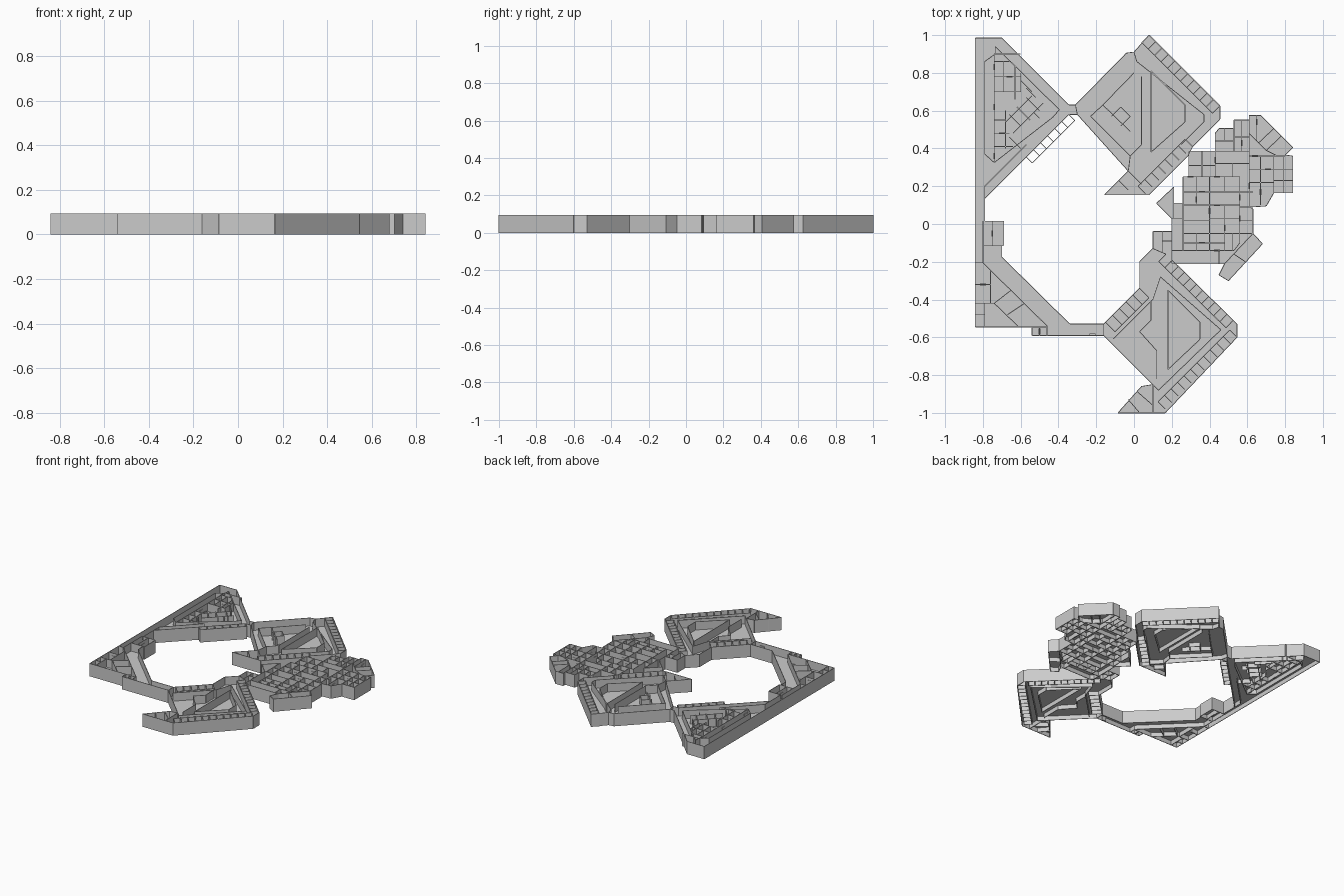
import bpy, bmesh
from mathutils import Vector

TOP, FLOOR, T = 0.095, 0.033, 0.004   # wall top, floor level, wall thickness


def finish(name, bm):
    bmesh.ops.recalc_face_normals(bm, faces=bm.faces)
    me = bpy.data.meshes.new(name)
    bm.to_mesh(me)
    bm.free()
    ob = bpy.data.objects.new(name, me)
    bpy.context.collection.objects.link(ob)
    return ob


def box(bm, a, b, z0=0.0, z1=TOP, t=T):
    """Upright panel running from a to b in plan."""
    a, b = Vector(a), Vector(b)
    d = (b - a).normalized()
    n = Vector((-d.y, d.x)) * t / 2
    ring = [a + n, b + n, b - n, a - n]
    lo = [bm.verts.new((p.x, p.y, z0)) for p in ring]
    hi = [bm.verts.new((p.x, p.y, z1)) for p in ring]
    bm.faces.new(lo[::-1])
    bm.faces.new(hi)
    for i in range(4):
        j = (i + 1) % 4
        bm.faces.new((lo[i], lo[j], hi[j], hi[i]))


def path(bm, pts, closed=False):
    for a, b in zip(pts, pts[1:] + (pts[:1] if closed else [])):
        box(bm, a, b)


def cells(bm, p, q, n, depth):
    """Row of n small rooms along p-q, reaching depth to the right of it."""
    p, q = Vector(p), Vector(q)
    d = (q - p).normalized()
    s = Vector((d.y, -d.x)) * depth
    box(bm, p + s, q + s)
    for i in range(n + 1):
        c = p.lerp(q, i / n)
        box(bm, c, c + s)


def wing(name, outline):
    """Floor slab with perimeter wall."""
    bm = bmesh.new()
    lo = [bm.verts.new((x, y, FLOOR - 0.001)) for x, y in outline]
    hi = [bm.verts.new((x, y, FLOOR + 0.001)) for x, y in outline]
    bm.faces.new(lo)
    bm.faces.new(hi)
    n = len(lo)
    for i in range(n):
        j = (i + 1) % n
        bm.faces.new((lo[i], lo[j], hi[j], hi[i]))
    finish(name + "_floor", bm)
    bm = bmesh.new()
    path(bm, outline, True)
    finish(name + "_outer_wall", bm)


def segments(bm, segs):
    for x0, y0, x1, y1 in segs:
        box(bm, (x0, y0), (x1, y1))


def doors(name, spots):
    """Low door panels; h marks a door lying along x."""
    bm = bmesh.new()
    for x, y, h in spots:
        dx, dy = (0.016, 0) if h else (0, 0.016)
        box(bm, (x - dx, y - dy), (x + dx, y + dy), 0.0, 0.075, 0.009)
    finish(name, bm)


# West wing: triangle, long corridor and south-west rooms
wing("west_wing", [
    (-.84, .985), (-.70, .985), (-.345, .63), (-.31, .63), (-.30, .58), (-.345, .58),
    (-.79, .135), (-.79, .015), (-.69, .015), (-.69, -.115), (-.70, -.115), (-.70, -.175),
    (-.34, -.53), (-.16, -.53), (-.16, -.59), (-.54, -.59), (-.54, -.545), (-.84, -.545)])
bm = bmesh.new()
path(bm, [(-.79, .86), (-.735, .90), (-.735, .94), (-.395, .605), (-.43, .565),
          (-.74, .325), (-.79, .37)], True)
cells(bm, (-.345, .58), (-.57, .355), 6, -.045)
path(bm, [(-.79, .135), (-.79, .20), (-.57, .42)])
segments(bm, [
    (-.74, .90, -.74, .33), (-.74, .90, -.60, .90), (-.74, .86, -.65, .86),
    (-.74, .78, -.60, .78), (-.69, .86, -.69, .70), (-.63, .84, -.63, .66),
    (-.74, .70, -.60, .70), (-.60, .80, -.60, .70), (-.74, .55, -.68, .55),
    (-.74, .48, -.66, .48), (-.68, .60, -.68, .40), (-.74, .41, -.64, .41),
    (-.68, .54, -.54, .68), (-.64, .48, -.48, .64), (-.66, .58, -.60, .52),
    (-.62, .62, -.55, .55), (-.57, .67, -.50, .60), (-.60, .76, -.54, .70),
    (-.53, .59, -.50, .56), (-.57, .72, -.52, .67), (-.66, .46, -.60, .40)])
finish("triangle_room_walls", bm)
bm = bmesh.new()
path(bm, [(-.80, .015), (-.80, -.115), (-.69, -.115)])
path(bm, [(-.84, -.205), (-.80, -.205), (-.46, -.54), (-.46, -.59)])
segments(bm, [
    (-.75, .015, -.75, -.115), (-.80, -.115, -.80, -.205), (-.84, -.32, -.76, -.32),
    (-.76, -.25, -.76, -.42), (-.84, -.42, -.74, -.42), (-.74, -.42, -.65, -.35),
    (-.74, -.42, -.61, -.545), (-.67, -.48, -.58, -.42), (-.79, -.42, -.79, -.545),
    (-.84, -.48, -.79, -.48), (-.54, -.545, -.46, -.545), (-.50, -.545, -.50, -.59)])
finish("south_west_room_walls", bm)

# North hall with two rows of small rooms
wing("north_hall", [
    (-.31, .63), (-.04, .905), (0, .91), (.08, 1), (.455, .625), (.455, .555), (.31, .41),
    (.285, .36), (.08, .155), (-.155, .155), (-.03, .28), (-.30, .58)])
bm = bmesh.new()
cells(bm, (.08, 1), (.455, .625), 11, .055)
cells(bm, (.31, .41), (.06, .16), 7, .055)
path(bm, [(.04, .78), (.04, .42), (-.02, .36), (-.23, .57), (-.165, .63), (0, .80)])
path(bm, [(.09, .81), (.27, .63), (.27, .54), (.09, .38)], True)
path(bm, [(0, .91), (.015, .86), (.37, .58), (.37, .54), (.25, .42)])
segments(bm, [(-.165, .63, -.02, .49), (-.12, .57, -.07, .62), (-.07, .62, -.02, .57),
              (-.02, .57, -.07, .52), (-.03, .28, .04, .21), (-.08, .23, -.03, .18),
              (-.03, .28, -.02, .36)])
finish("north_hall_walls", bm)

# South hall with three rows of small rooms
wing("south_hall", [
    (.03, -.20), (.10, -.13), (.10, -.04), (.20, -.04), (.20, -.19), (.545, -.53),
    (.545, -.60), (.165, -1), (-.085, -1), (.04, -.86), (.10, -.85), (-.16, -.59),
    (-.16, -.53), (.03, -.34)])
bm = bmesh.new()
cells(bm, (.17, -.16), (.525, -.51), 11, .055)
cells(bm, (.545, -.60), (.165, -.98), 11, .055)
cells(bm, (-.15, -.52), (.03, -.34), 5, .07)
path(bm, [(.18, -.35), (.35, -.52), (.35, -.61), (.18, -.77)], True)
path(bm, [(.12, -.82), (.12, -.67), (.03, -.57), (.09, -.51), (.09, -.41)])
path(bm, [(-.11, -.61), (.10, -.40), (.14, -.28), (.46, -.56), (.13, -.88), (.10, -.85)])
segments(bm, [(.15, -.04, .15, -.15), (.15, -.09, .20, -.09), (.10, -.13, .17, -.16),
              (-.03, -.93, .03, -1), (.02, -.89, .10, -.96), (.10, -.85, .10, -1)])
finish("south_hall_walls", bm)

# East cluster of orthogonal rooms
wing("east_cluster", [
    (.20, -.21), (.20, .03), (.12, .11), (.21, .195), (.21, .11), (.26, .11), (.26, .25),
    (.29, .25), (.29, .385), (.43, .385), (.43, .48), (.45, .505), (.53, .505), (.53, .55),
    (.61, .55), (.61, .575), (.67, .575), (.84, .405), (.80, .365), (.84, .36), (.84, .165),
    (.74, .165), (.70, .095), (.61, .09), (.63, .08), (.63, -.05), (.68, -.105), (.50, -.30),
    (.45, -.27), (.48, -.21)])
bm = bmesh.new()
path(bm, [(.26, -.14), (.26, .25), (.56, .25), (.56, -.10), (.53, -.14)], True)
segments(bm, [
    (.20, .03, .26, .03), (.21, .03, .21, .11), (.26, .17, .40, .17), (.26, .10, .56, .10),
    (.26, .02, .40, .02), (.26, -.05, .56, -.05), (.26, -.10, .48, -.10), (.40, .25, .40, -.14),
    (.48, .10, .48, -.14), (.33, .25, .33, .10), (.33, -.05, .33, -.14), (.40, .03, .56, .03),
    (.48, .25, .48, .17), (.40, .17, .56, .17), (.52, -.05, .52, -.14)])
finish("east_core_walls", bm)
bm = bmesh.new()
segments(bm, [
    (.29, .31, .43, .31), (.36, .25, .36, .385), (.43, .25, .43, .385), (.43, .385, .61, .385),
    (.43, .44, .53, .44), (.53, .505, .53, .385), (.48, .505, .48, .44), (.57, .55, .57, .385),
    (.53, .46, .61, .46), (.61, .55, .61, .09), (.56, .17, .63, .17), (.56, .09, .63, .09),
    (.56, .02, .63, .02), (.56, -.05, .63, -.05), (.43, .32, .61, .32), (.52, .32, .52, .25),
    (.61, .36, .80, .36), (.61, .29, .84, .29), (.61, .22, .74, .22), (.67, .36, .67, .10),
    (.74, .36, .74, .165), (.79, .36, .79, .165), (.74, .23, .84, .23), (.61, .48, .70, .39),
    (.66, .43, .74, .505), (.70, .39, .78, .465), (.65, .575, .65, .44), (.70, .39, .76, .36),
    (.20, -.14, .26, -.14), (.48, -.21, .63, -.05), (.53, -.16, .59, -.20), (.45, -.14, .45, -.21)])
finish("east_side_walls", bm)

# Door panels
doors("east_doors", [
    (.30, .25, 1), (.44, .25, 1), (.36, .17, 1), (.33, .13, 0), (.40, .07, 0), (.44, .10, 1),
    (.48, -.02, 0), (.36, -.10, 1), (.44, -.14, 1), (.56, .14, 0), (.61, .20, 0), (.43, .34, 0),
    (.64, .36, 1), (.71, .29, 1), (.67, .17, 0), (.65, .54, 0), (.57, .43, 0), (.56, .03, 0)])
doors("west_doors", [
    (-.74, .83, 0), (-.66, .78, 1), (-.74, .62, 0), (-.70, .48, 1), (-.74, .36, 0),
    (-.75, -.05, 0), (-.80, -.32, 1), (-.50, -.57, 0), (-.22, -.585, 1)])
